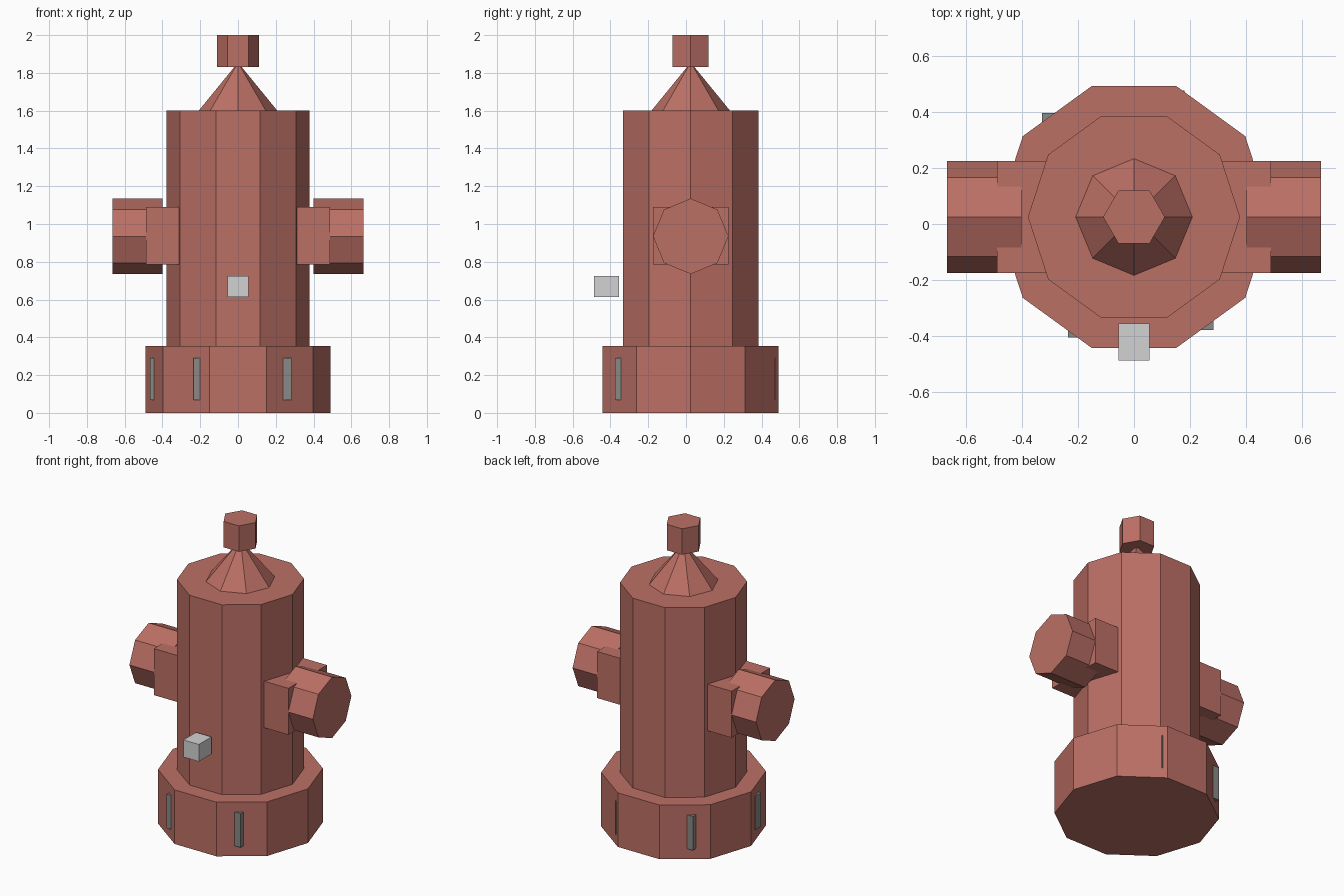
import bpy
import math
from mathutils import Matrix

if "Cube" in bpy.data.objects:
    bpy.data.objects.remove(bpy.data.objects["Cube"], do_unlink=True)

CY = 0.025  # depth of the main axis


def material(name, rgb):
    m = bpy.data.materials.new(name)
    m.use_nodes = True
    m.diffuse_color = (*rgb, 1)
    m.node_tree.nodes["Principled BSDF"].inputs["Base Color"].default_value = (*rgb, 1)
    return m


red = material("faded_red", (0.50, 0.16, 0.13))
light_grey = material("light_grey", (0.65, 0.65, 0.65))
dark_grey = material("dark_grey", (0.25, 0.25, 0.24))


def finish(name, mat):
    ob = bpy.context.object
    ob.name = ob.data.name = name
    ob.data.materials.clear()
    ob.data.materials.append(mat)
    return ob


def prism(name, sides, radius, low, high, mat, tip=None):
    """Upright prism or cone with a corner on the x axis."""
    tip = radius if tip is None else tip
    bpy.ops.mesh.primitive_cone_add(vertices=sides, radius1=radius, radius2=tip, depth=high - low)
    ob = finish(name, mat)
    # the primitive starts with a corner on +y
    ob.data.transform(Matrix.Rotation(math.pi / 2, 4, "Z"))
    ob.location = (0, CY, (low + high) / 2)
    return ob


def box(name, low, high, mat):
    bpy.ops.mesh.primitive_cube_add(size=1)
    ob = finish(name, mat)
    ob.scale = [b - a for a, b in zip(low, high)]
    ob.location = [(a + b) / 2 for a, b in zip(low, high)]
    return ob


# Main column
prism("base", 10, 0.49, 0, 0.355, red)
prism("barrel", 10, 0.378, 0.35, 1.6, red)
prism("bonnet", 8, 0.208, 1.6, 1.855, red, tip=0)
prism("top_nut", 6, 0.11, 1.83, 2.0, red)

# Side outlets: square neck with an eight-sided cap
for side, s in (("left", 1), ("right", -1)):
    xs = sorted((s * 0.2, s * 0.488))
    box(side + "_neck", (xs[0], CY - 0.2, 0.785), (xs[1], CY + 0.2, 1.09), red)
    cap = prism(side + "_cap", 8, 0.2, 0, 0.265, red)
    cap.rotation_euler = (0, math.pi / 2, 0)
    cap.location = (s * 0.533, CY, 0.935)

# Loose front block
box("front_block", (-0.056, -0.486, 0.613), (0.056, -0.355, 0.725), light_grey)

# Upright lugs set into the base, given by their outer corners
lugs = [(0.283, -0.377), (-0.235, -0.405), (-0.466, -0.113), (-0.327, 0.395), (0.18, 0.475)]
for i, (x, y) in enumerate(lugs):
    ix = x - math.copysign(0.06, x)
    iy = y - math.copysign(0.06, y)
    box(f"base_lug_{i + 1}", (min(x, ix), min(y, iy), 0.068), (max(x, ix), max(y, iy), 0.29), dark_grey)
